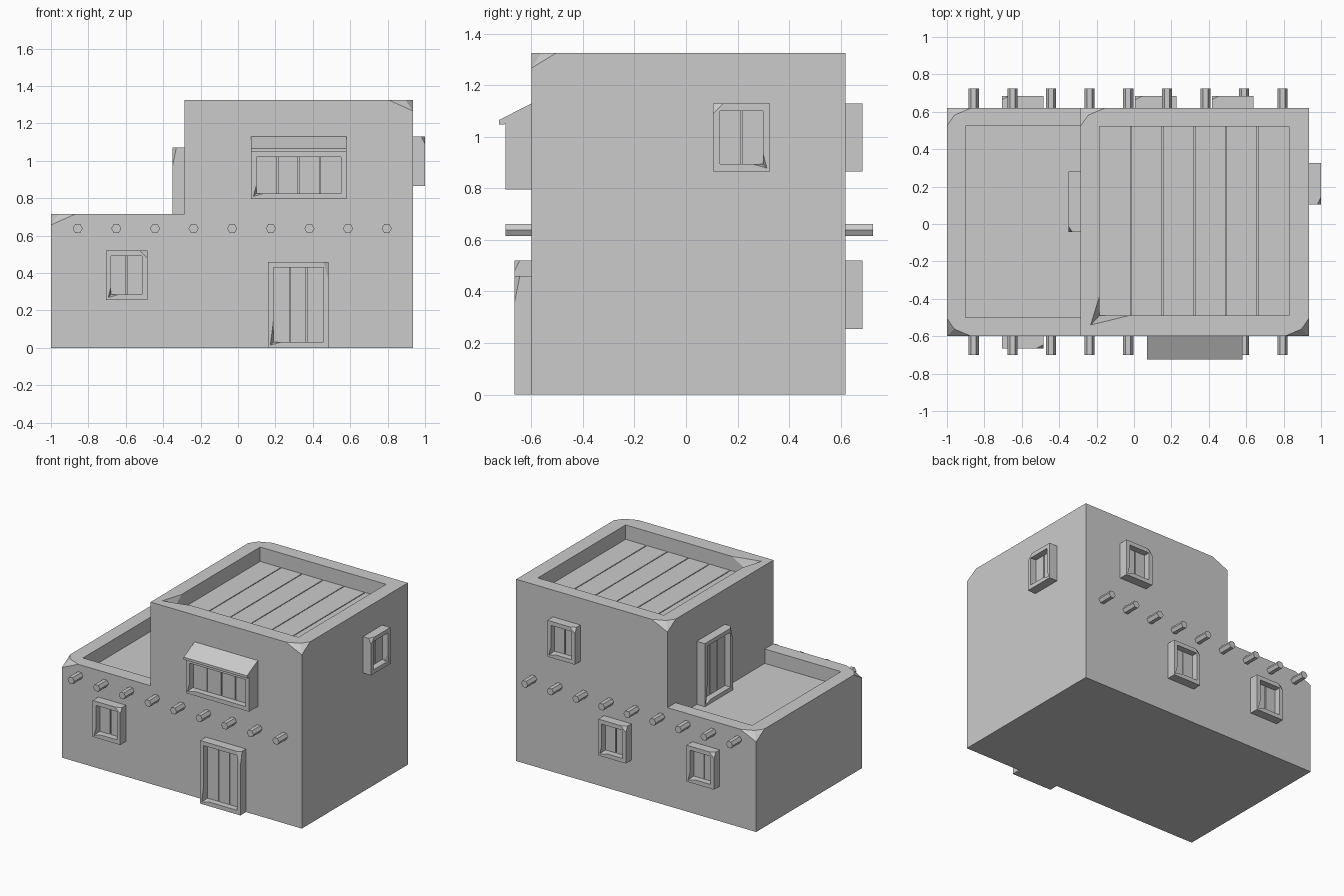
import bpy, bmesh, math
from mathutils import Vector

if "Cube" in bpy.data.objects:
    bpy.data.objects.remove(bpy.data.objects["Cube"])

FRONT, BACK, RIGHT, LEFT = -0.6, 0.62, 0.935, -0.285


def hull(name, pts):
    """Convex solid around the given points, with flat faces merged."""
    bm = bmesh.new()
    for p in pts:
        bm.verts.new(p)
    res = bmesh.ops.convex_hull(bm, input=bm.verts[:])
    loose = [v for v in bm.verts if not v.link_faces]
    bmesh.ops.delete(bm, geom=loose, context='VERTS')
    bmesh.ops.dissolve_limit(bm, angle_limit=0.01, verts=bm.verts[:], edges=bm.edges[:])
    bmesh.ops.recalc_face_normals(bm, faces=bm.faces[:])
    me = bpy.data.meshes.new(name)
    bm.to_mesh(me)
    bm.free()
    ob = bpy.data.objects.new(name, me)
    bpy.context.collection.objects.link(ob)
    return ob


def corners(x0, x1, y0, y1, z0, z1):
    return [Vector((x, y, z)) for x in (x0, x1) for y in (y0, y1) for z in (z0, z1)]


def box(name, *b):
    return hull(name, corners(*b))


def boolean(ob, other, op='DIFFERENCE'):
    """Apply a boolean and throw the helper away."""
    bpy.context.view_layer.update()
    m = ob.modifiers.new('bool', 'BOOLEAN')
    m.operation, m.object, m.solver = op, other, 'EXACT'
    bpy.context.view_layer.objects.active = ob
    bpy.ops.object.modifier_apply(modifier=m.name)
    bpy.data.objects.remove(other)


def chipped_block(name, b, chips):
    """Box whose chosen top corners (sx, sy) are knocked off with two facets."""
    x0, x1, y0, y1, z0, z1 = b
    pts = corners(*b)
    for sx, sy in chips:
        c = Vector((x1 if sx > 0 else x0, y1 if sy > 0 else y0, z1))
        pts.remove(c)
        pts += [c + Vector(d) for d in ((-sx * 0.13, 0, 0), (-sx * 0.04, -sy * 0.038, 0),
                                        (0, -sy * 0.095, 0), (0, 0, -0.058))]
    return hull(name, pts)


# walls: low wing with a parapet, joined to the tall block
walls = chipped_block('walls', (-1, 0, FRONT, BACK, 0, 0.715), [(-1, -1), (-1, 1)])
boolean(walls, box('cut', -0.9, 0.1, -0.5, 0.525, 0.61, 0.9))
tall = chipped_block('tall', (LEFT, RIGHT, FRONT, BACK, 0, 1.325), [(1, -1), (-1, 1)])
boolean(tall, box('cut', -0.185, 0.83, -0.49, 0.52, 1.2, 1.5))
rim = [(-0.232, -0.54), (-0.183, -0.38), (-0.02, -0.488)]
boolean(tall, hull('cut', [(x, y, z) for x, y in rim for z in (1.325, 1.4)]
                   + [(-0.183, -0.488, 1.23)]))
boolean(walls, tall, 'UNION')

# roof planks in the upper recess
w = (0.83 + 0.185) / 6
for i in range(6):
    x = -0.185 + i * w
    box(f'roof_plank_{i + 1}', x + (0.003 if i else 0), x + w - (0.003 if i < 5 else 0),
        -0.49, 0.52, 1.19, 1.22)

# beam ends: hexagonal logs poking out of the front and back
for i in range(9):
    x = -0.857 + i * 0.2065
    for side, y0, y1 in (('front', -0.7, FRONT + 0.02), ('back', BACK - 0.02, 0.725)):
        hull(f'beam_{side}_{i + 1}',
             [(x + 0.027 * math.cos(k * math.pi / 3), y, 0.638 + 0.027 * math.sin(k * math.pi / 3))
              for k in range(6) for y in (y0, y1)])


def opening(name, u, z0, z1, half, planks, loc, turn, s=1, depth=0.065, chip=(0.04, 0.04),
            outer=True, top=0.03):
    """Framed, boarded opening modelled facing -y around x = 0, then turned onto its wall."""
    d = -depth
    pts = corners(-half, half, d, 0.01, z0, z1)
    if outer:
        c = Vector((s * half, d, z1))
        pts = [p for p in pts if (p - c).length > 1e-4]
        pts += [c + Vector(v) for v in ((-s * chip[0], 0, 0), (0, 0, -chip[1]), (0, 0.02, 0))]
    frame = hull(name + '_frame', pts)
    ih, b, t = half - 0.028, z0 + 0.03, z1 - top
    boolean(frame, box('cut', -ih, ih, d - 0.1, 0.1, b, t))
    # worn inner corner opposite the outer chip
    e = ih - 0.002
    tri = [(-s * (ih + 0.016), b - 0.016), (-s * e, b + 1.3 * chip[1]), (-s * (e - 0.045), b + 0.002)]
    boolean(frame, hull('cut', [(x, y, z) for x, z in tri for y in (d, d - 0.03)]
                        + [(-s * e, d + 0.04, b + 0.002)]))
    parts = [frame]
    pw = 2 * ih / planks
    for i in range(planks):
        x = -ih + i * pw
        parts.append(box(f'{name}_board_{i + 1}', x + (0.003 if i else 0),
                         x + pw - (0.003 if i < planks - 1 else 0), d + 0.045, 0.01, b, t))
    for p in parts:
        p.location = loc
        p.rotation_euler.z = math.radians(turn)


# doors and windows
opening('front_door', 0, 0, 0.46, 0.162, 3, (0.323, FRONT, 0), 0, chip=(0.03, 0.1))
opening('roof_door', 0, 0.61, 1.07, 0.162, 3, (LEFT, 0.12, 0), -90, chip=(0.03, 0.1))
opening('front_window', 0, 0.255, 0.52, 0.111, 2, (-0.595, FRONT, 0), 0)
opening('side_window', 0, 0.865, 1.13, 0.111, 2, (RIGHT, 0.215, 0), 90, s=-1)
for i, (x, z) in enumerate(((-0.595, 0.255), (0.117, 0.255), (0.528, 0.865))):
    opening(f'back_window_{i + 1}', 0, z, z + 0.265, 0.111, 2, (x, BACK, 0), 180)
opening('wide_window', 0, 0.795, 1.06, 0.255, 4, (0.325, FRONT, 0), 0,
        depth=0.1, outer=False, top=0.04)

# sloped canopy over the wide window
hull('window_canopy', [(x, y, z) for x in (0.07, 0.58) for y, z in
                       ((FRONT + 0.01, 1.135), (-0.725, 1.066), (-0.725, 1.048), (FRONT + 0.01, 1.056))])
